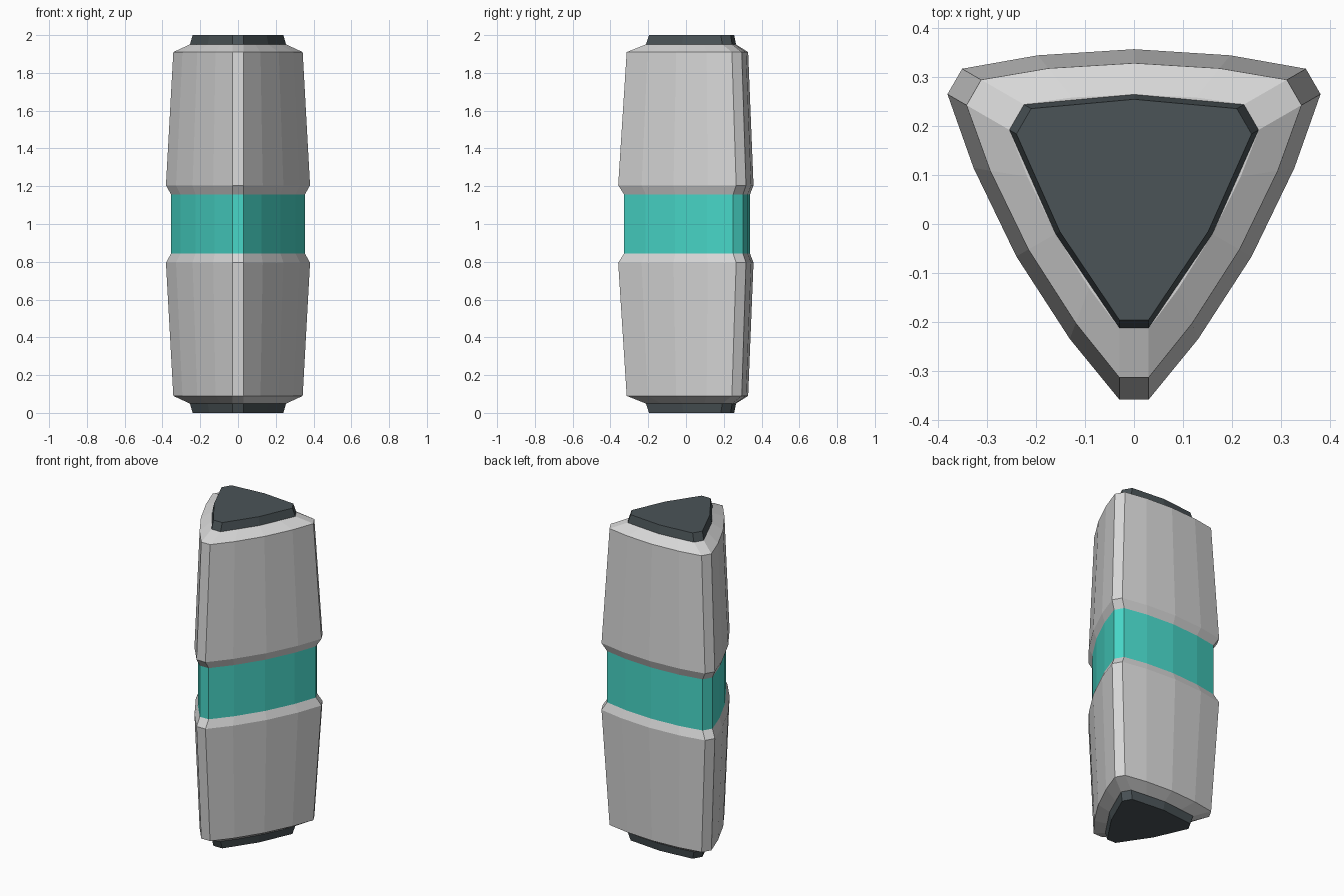
import bpy
from mathutils import Vector

if "Cube" in bpy.data.objects:
    bpy.data.objects.remove(bpy.data.objects["Cube"])


def material(name, rgb):
    m = bpy.data.materials.new(name)
    m.diffuse_color = (*rgb, 1)
    m.use_nodes = True
    m.node_tree.nodes["Principled BSDF"].inputs["Base Color"].default_value = m.diffuse_color
    return m


GREY = material("light grey shell", (0.68, 0.68, 0.68))
TEAL = material("teal glow", (0.065, 0.68, 0.58))
DARK = material("dark end cap", (0.069, 0.087, 0.095))

# Three blunt corners of the rounded triangle: middle point and outward direction
CORNERS = [(Vector((0, -0.359)), Vector((0, -1))),
           (Vector((0.3665, 0.2915)), Vector((0.866, 0.5))),
           (Vector((-0.3665, 0.2915)), Vector((-0.866, 0.5)))]


def section(inset, bulge, steps):
    """Triangle outline with blunt corners and bowed sides."""
    ends = []
    for mid, out in CORNERS:
        p = mid - out * inset
        side = Vector((-out.y, out.x)) * 0.03
        ends.append((p - side, p + side))
    pts = []
    for i in range(3):
        a, b = ends[i][1], ends[(i + 1) % 3][0]
        chord = (b - a).normalized()
        normal = Vector((chord.y, -chord.x))
        pts += [ends[i][0], a]
        pts += [a.lerp(b, t) + normal * bulge * 4 * t * (1 - t) for t in steps]
    return pts


def loft(name, rings, steps, mats, rule=lambda z: 0):
    """Skin rings of (z, inset, bulge); material chosen by height."""
    verts, faces = [], []
    for z, inset, bulge in rings:
        verts += [(p.x, p.y, z) for p in section(inset, bulge, steps)]
    n = len(verts) // len(rings)
    for r in range(len(rings) - 1):
        for i in range(n):
            j = (i + 1) % n
            faces.append((r * n + i, r * n + j, (r + 1) * n + j, (r + 1) * n + i))
    faces.append(tuple(reversed(range(n))))
    faces.append(tuple(range(len(verts) - n, len(verts))))
    me = bpy.data.meshes.new(name)
    me.from_pydata(verts, [], faces)
    for m in mats:
        me.materials.append(m)
    for p in me.polygons:
        p.material_index = rule(p.center.z)
    ob = bpy.data.objects.new(name, me)
    bpy.context.collection.objects.link(ob)
    return ob


# Shell: upper half profile, mirrored about z = 1, with the teal waist band
upper = [(1.157, 0.031, 0.037), (1.205, 0, 0.040),
         (1.91, 0.045, 0.034), (1.95, 0.145, 0.020)]
rings = [(2 - z, d, b) for z, d, b in reversed(upper)] + upper
loft("shell_with_band", rings, (0.22, 0.5, 0.78), [GREY, TEAL],
     lambda z: int(abs(z - 1) < 0.12))

# End caps, top and bottom
cap = [(1.94, 0.143, 0.021), (2.0, 0.163, 0.019)]
loft("top_cap", cap, (0.5,), [DARK])
loft("bottom_cap", [(2 - z, d, b) for z, d, b in reversed(cap)], (0.5,), [DARK])
